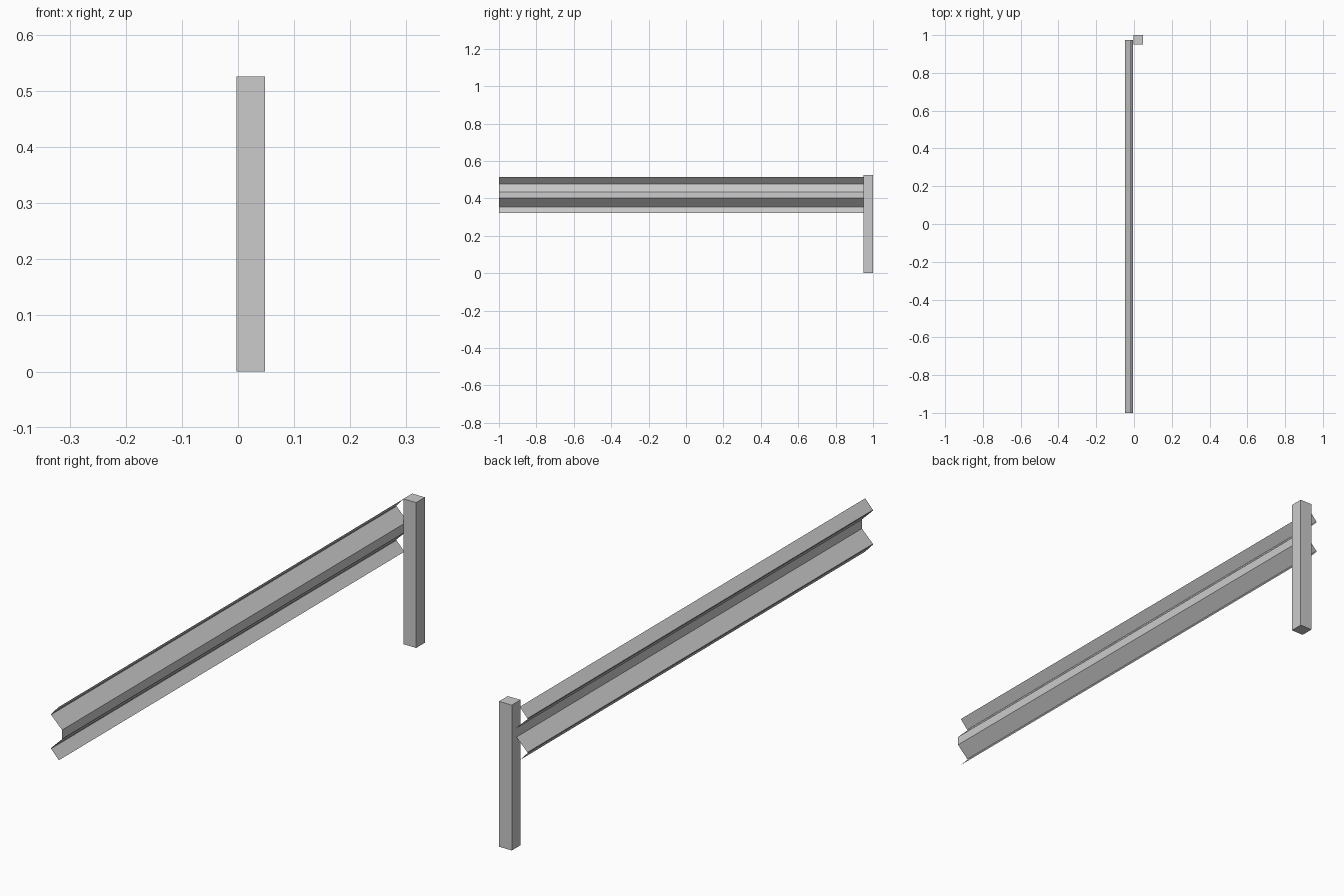
import bpy, bmesh
from mathutils import Matrix

if "Cube" in bpy.data.objects:
    bpy.data.objects.remove(bpy.data.objects["Cube"])


def make_object(name, bm):
    mesh = bpy.data.meshes.new(name)
    bm.to_mesh(mesh)
    bm.free()
    obj = bpy.data.objects.new(name, mesh)
    bpy.context.collection.objects.link(obj)
    return obj


# Square post at the back end
bm = bmesh.new()
bmesh.ops.create_cube(bm, size=1)
size, centre = (0.051, 0.05, 0.526), (0.0225, 0.975, 0.263)
bmesh.ops.transform(bm, verts=bm.verts, matrix=Matrix.Translation(centre) @ Matrix.Diagonal((*size, 1)))
make_object("post", bm)

# Thin W-shaped rail: upper half of the (x, z) profile, mirrored about its mid height
mid_z = 0.4175
upper = [(-0.017, 0.0965), (-0.048, 0.063), (-0.048, 0.06), (-0.004, 0.0165)]
profile = upper + [(x, -z) for x, z in reversed(upper)]

bm = bmesh.new()
rows = [[bm.verts.new((x, y, mid_z + z)) for x, z in profile] for y in (-1.0, 0.975)]
front, back = rows
for i in range(len(profile) - 1):
    bm.faces.new((front[i + 1], back[i + 1], back[i], front[i]))
make_object("guard_rail", bm)
